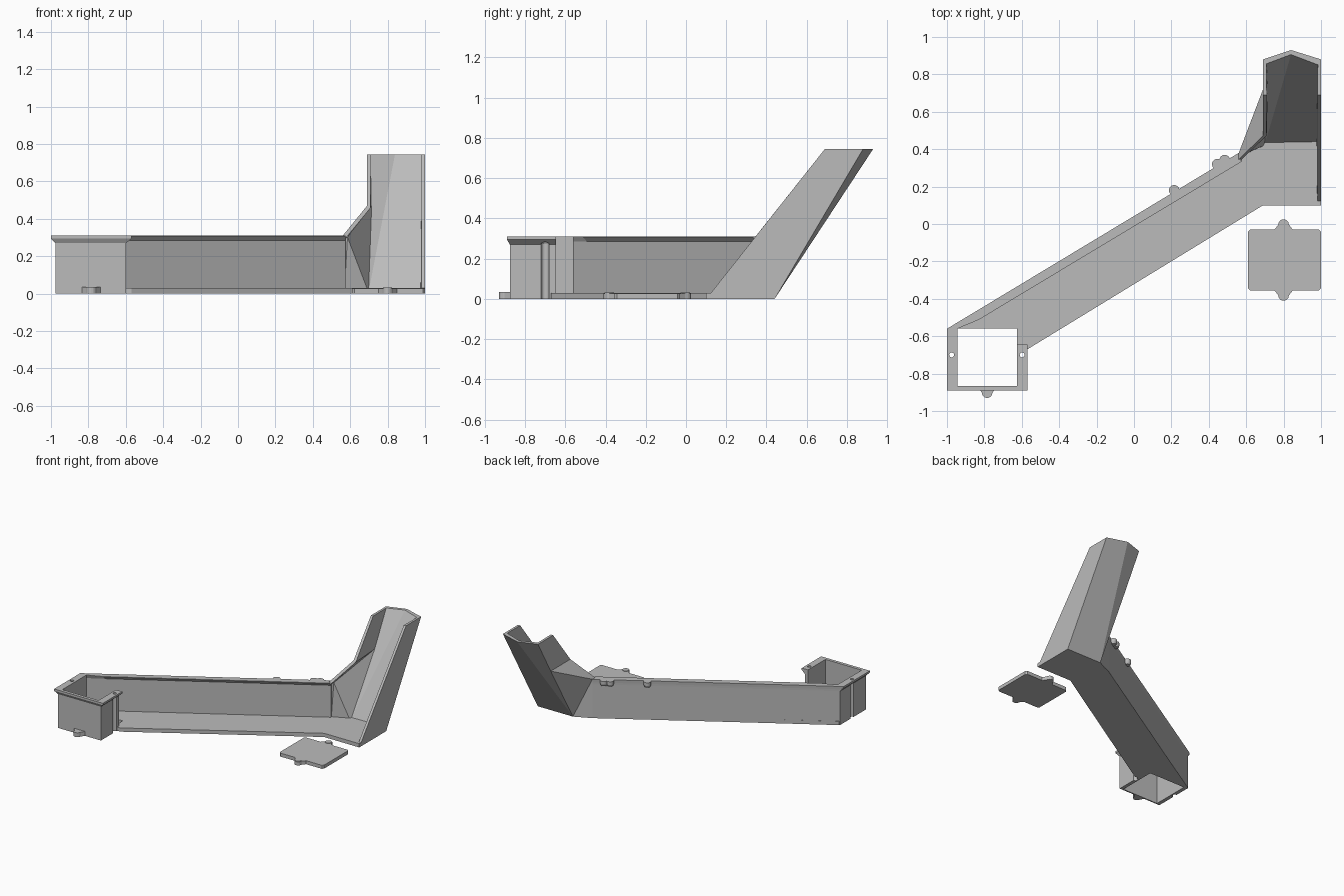
import bpy, bmesh, math
from mathutils import Vector

old = bpy.data.objects.get("Cube")
if old:
    bpy.data.objects.remove(old, do_unlink=True)

grey = bpy.data.materials.new("plain grey")
grey.use_nodes = True
grey.diffuse_color = (0.5, 0.5, 0.5, 1)
grey.node_tree.nodes["Principled BSDF"].inputs["Base Color"].default_value = (0.5, 0.5, 0.5, 1)


def finish(name, bm):
    mesh = bpy.data.meshes.new(name)
    bm.to_mesh(mesh)
    bm.free()
    mesh.materials.append(grey)
    obj = bpy.data.objects.new(name, mesh)
    bpy.context.collection.objects.link(obj)
    return obj


def loft(name, levels):
    """Solid through stacked outlines: a list of (z, outline)."""
    bm = bmesh.new()
    rings = [[bm.verts.new((x, y, z)) for x, y in pts] for z, pts in levels]
    bm.faces.new(rings[0])
    bm.faces.new(rings[-1])
    n = len(rings[0])
    for a, b in zip(rings, rings[1:]):
        for i in range(n):
            j = (i + 1) % n
            bm.faces.new((a[i], a[j], b[j], b[i]))
    bmesh.ops.recalc_face_normals(bm, faces=bm.faces)
    return finish(name, bm)


def prism(name, pts, z0, z1):
    return loft(name, [(z0, pts), (z1, pts)])


def circle(x, y, r, n=24):
    return [(x + r * math.cos(math.tau * i / n), y + r * math.sin(math.tau * i / n)) for i in range(n)]


def cut(obj, cutter):
    cutter.hide_render = True
    cutter.hide_viewport = True
    mod = obj.modifiers.new("cut", "BOOLEAN")
    mod.operation = "DIFFERENCE"
    mod.solver = "EXACT"
    mod.object = cutter


def tab(name, x, y, side, top):
    """Rounded lug pointing along side * y."""
    arc = [(0.028 * math.cos(math.pi * i / 10), 0.027 + 0.028 * math.sin(math.pi * i / 10)) for i in range(11)]
    pts = [(0.053, -0.005)] + arc + [(-0.053, -0.005)]
    prism(name, [(x + u, y + side * v) for u, v in pts], 0, top)


TOP = 0.31

# Channel floor
prism("channel_floor", [(-0.97, -0.56), (-0.625, -0.56), (-0.625, -0.67), (-0.57, -0.67),
                        (0.69, 0.1), (1, 0.1), (1, 0.44), (0.69, 0.44), (0.56, 0.375),
                        (-0.97, -0.545)], 0, 0.03)

# Back wall with a lip that overhangs the channel
start, end = (-0.975, -0.55), (0.56, 0.38)
inner = [(0.575, 0.353), (-0.83, -0.492), (-0.945, -0.56)]
lip = [(0.575, 0.333), (-0.83, -0.512), (-0.945, -0.56)]
rim_end = (-1, -0.56)
loft("back_wall", [(0, [start, end] + inner), (0.27, [start, end] + inner),
                   (0.285, [(-0.985, -0.555), end] + inner),
                   (TOP - 0.003, [rim_end, end] + lip), (TOP, [rim_end, end] + lip)])

# Three screw bosses along the back wall
for i, (x, y) in enumerate([(0.215, 0.18), (0.445, 0.32), (0.485, 0.342)]):
    loft(f"wall_boss_{i + 1}", [(0.27, circle(x, y, 0.022)), (0.285, circle(x, y, 0.028)),
                                (TOP, circle(x, y, 0.028))])

# Open socket box with a flared rim
hole = [(-0.625, -0.645), (-0.625, -0.865), (-0.945, -0.865), (-0.945, -0.558)]
body = [(-0.975, -0.55), (-0.975, -0.875), (-0.598, -0.875), (-0.598, -0.645)]
rim = [(-1, -0.56), (-1, -0.89), (-0.57, -0.89), (-0.57, -0.645)]
box = loft("socket_box", [(0, body + hole), (0.27, body + hole), (0.295, rim + hole), (TOP, rim + hole)])
for side, x in (("right", -0.975), ("left", -0.598)):
    cut(box, loft(f"{side}_screw_cutter", [(-0.1, circle(x, -0.7, 0.02)), (0.275, circle(x, -0.7, 0.02)),
                                           (0.285, circle(x, -0.7, 0.013)), (0.4, circle(x, -0.7, 0.013))]))
tab("socket_tab", -0.785, -0.875, -1, 0.035)

# Leaning chute: an outer sheet thickened inwards
H = 0.745
P = {"r0": (1, 0.1, 0), "r1": (1, 0.44, 0), "r2": (1, 0.88, H), "r3": (1, 0.69, H),
     "peak": (0.84, 0.93, H), "l0": (0.69, 0.44, 0), "l2": (0.69, 0.88, H), "l3": (0.69, 0.69, H),
     "m2": (0.69, 0.72, 0.47), "m3": (0.69, 0.472, 0.47),
     "w0": (0.56, 0.38, 0), "w1": (0.56, 0.345, TOP), "w2": (0.56, 0.38, TOP)}
faces = ["r0 r1 r2 r3", "r1 l0 peak r2", "l0 m2 l2 peak", "m2 m3 l3 l2",
         "w2 w1 m3 m2", "l0 w2 m2", "l0 w0 w2"]
bm = bmesh.new()
verts = {k: bm.verts.new(v) for k, v in P.items()}
for f in faces:
    bm.faces.new([verts[k] for k in f.split()])
chute = finish("chute", bm)
solid = chute.modifiers.new("thickness", "SOLIDIFY")
solid.thickness = 0.02
solid.offset = -1
solid.use_even_offset = True
bpy.context.view_layer.objects.active = chute
chute.select_set(True)
bpy.ops.object.modifier_apply(modifier="thickness")

# Trim the chute level at its mouth and its foot
bm = bmesh.new()
bm.from_mesh(chute.data)
for z, n in ((H, 1), (0, -1)):
    bmesh.ops.bisect_plane(bm, geom=bm.verts[:] + bm.edges[:] + bm.faces[:], dist=0.0001,
                           plane_co=Vector((0, 0, z)), plane_no=Vector((0, 0, n)), clear_outer=True)
    bmesh.ops.holes_fill(bm, edges=[e for e in bm.edges if e.is_boundary], sides=0)
bmesh.ops.recalc_face_normals(bm, faces=bm.faces)
bm.to_mesh(chute.data)
bm.free()

# Loose cover plate with a lug at each end
x0, x1, y0, y1, c = 0.61, 1.0, -0.355, -0.03, 0.012
prism("cover_plate", [(x0 + c, y0), (x1 - c, y0), (x1, y0 + c), (x1, y1 - c),
                      (x1 - c, y1), (x0 + c, y1), (x0, y1 - c), (x0, y0 + c)], 0, 0.028)
for name, y, side in (("back", y1, 1), ("front", y0, -1)):
    tab(f"{name}_cover_tab", 0.8, y, side, 0.028)
    prism(f"{name}_cover_stud", circle(0.8, y + side * 0.027, 0.024), 0.02, 0.032)
